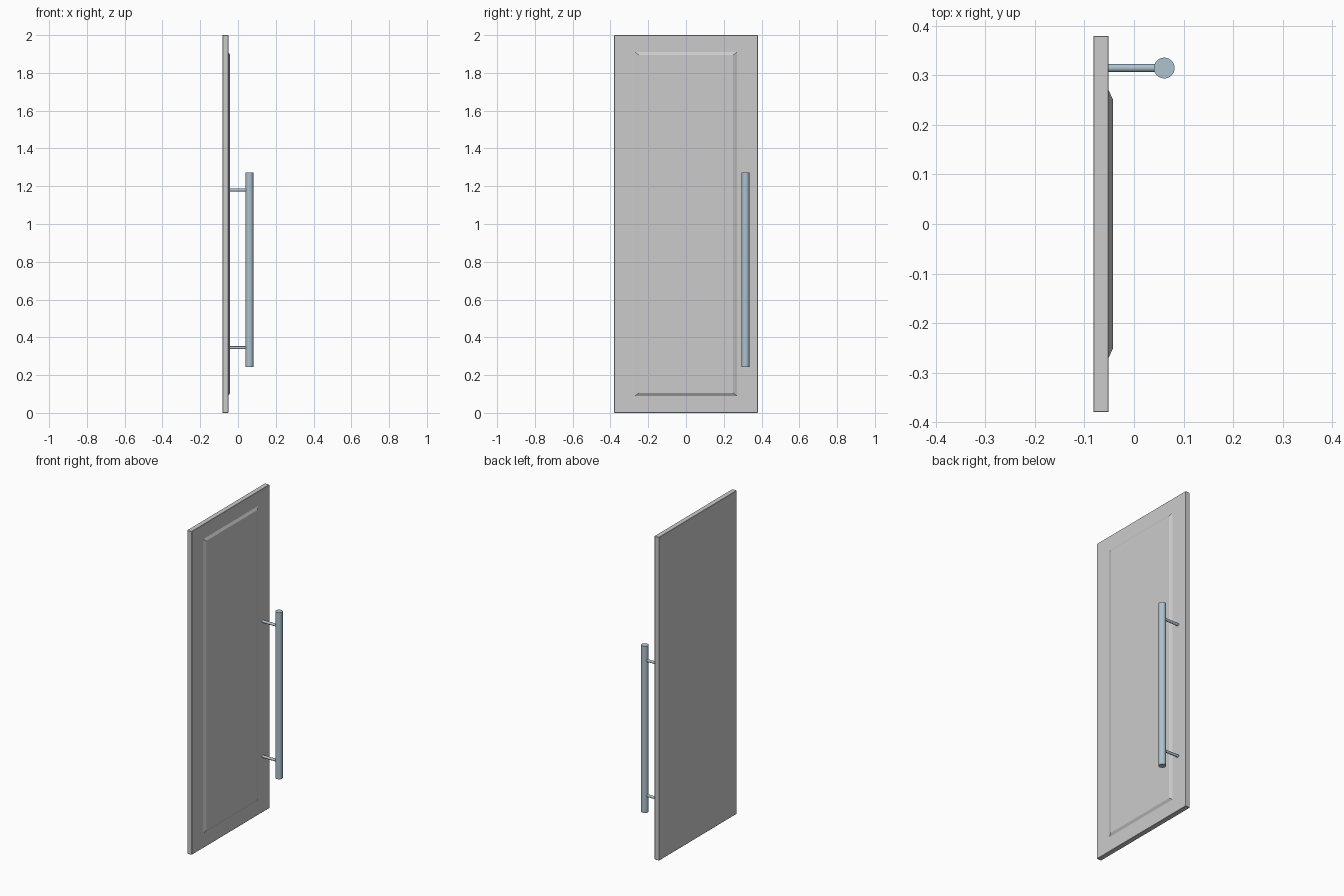
import bpy, bmesh
from math import pi

if "Cube" in bpy.data.objects:
    bpy.data.objects.remove(bpy.data.objects["Cube"])

steel = bpy.data.materials.new("steel")
steel.diffuse_color = (0.42, 0.54, 0.62, 1)
steel.use_nodes = True
steel.node_tree.nodes["Principled BSDF"].inputs["Base Color"].default_value = steel.diffuse_color


def box(name, x0, x1, hy, z0, z1, inset_y=0, inset_z=0):
    """Box spanning x0..x1; its +x face can be inset to give sloped sides."""
    bm = bmesh.new()
    bmesh.ops.create_cube(bm, size=2)
    zc, hz = (z0 + z1) / 2, (z1 - z0) / 2
    for v in bm.verts:
        front = v.co.x > 0
        v.co.x = x1 if front else x0
        v.co.y *= hy - (inset_y if front else 0)
        v.co.z = zc + v.co.z * (hz - (inset_z if front else 0))
    mesh = bpy.data.meshes.new(name)
    bm.to_mesh(mesh)
    bm.free()
    ob = bpy.data.objects.new(name, mesh)
    bpy.context.collection.objects.link(ob)
    return ob


def rod(name, radius, length, loc, rot=(0, 0, 0)):
    bpy.ops.mesh.primitive_cylinder_add(vertices=32, radius=radius, depth=length,
                                        location=loc, rotation=rot)
    ob = bpy.context.object
    ob.name = name
    ob.data.materials.append(steel)
    bpy.ops.object.shade_smooth_by_angle()
    return ob


# Door slab with slightly eased edges
slab = box("door_slab", -0.082, -0.051, 0.38, 0, 2)
bev = slab.modifiers.new("eased_edges", "BEVEL")
bev.width = 0.0015
bev.segments = 1

# Raised panel with sloped border, seated slightly in the slab
box("raised_panel", -0.051, -0.042, 0.27, 0.09, 1.91, 0.02, 0.015)

# Pull handle and its two standoffs
hx, hy = 0.061, 0.315
rod("pull_bar", 0.021, 1.03, (hx, hy, 0.757))
for label, z in (("lower", 0.345), ("upper", 1.18)):
    x0 = -0.053
    rod(f"{label}_standoff", 0.008, hx - x0, ((hx + x0) / 2, hy, z), (0, pi / 2, 0))
